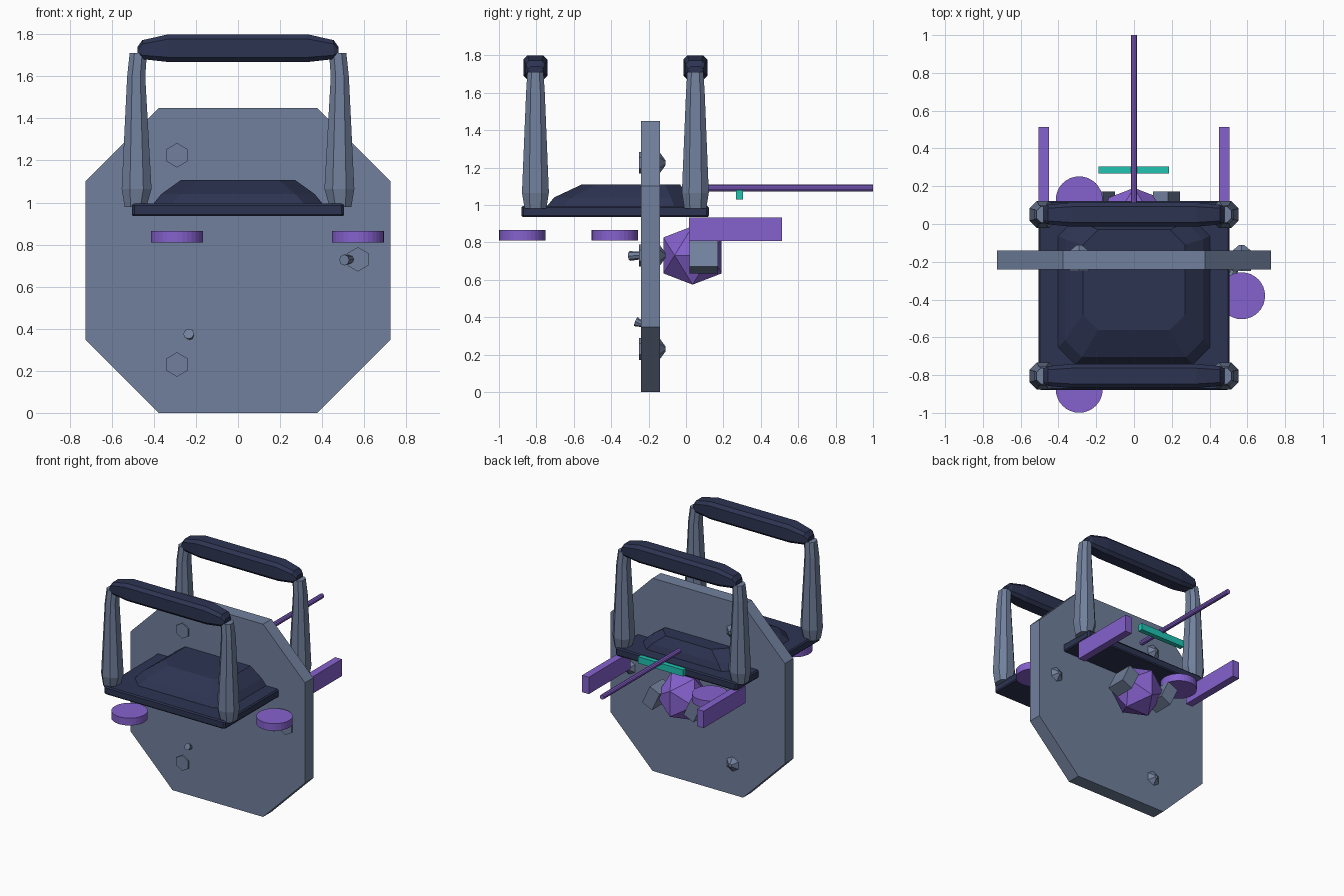
import bpy, bmesh, math
from mathutils import Vector, Matrix

if "Cube" in bpy.data.objects:
    bpy.data.objects.remove(bpy.data.objects["Cube"])


def material(name, rgb):
    m = bpy.data.materials.new(name)
    lin = [(c / 255 / 12.92 if c < 11 else ((c / 255 + 0.055) / 1.055) ** 2.4) for c in rgb]
    m.diffuse_color = (*lin, 1)
    m.use_nodes = True
    m.node_tree.nodes["Principled BSDF"].inputs["Base Color"].default_value = m.diffuse_color
    return m


SLATE = material("slate_grey", (113, 128, 156))
NAVY = material("dark_navy", (45, 52, 82))
PURPLE = material("purple", (133, 97, 205))
TEAL = material("teal", (32, 196, 178))


def finish(name, bm, mat):
    bmesh.ops.recalc_face_normals(bm, faces=bm.faces)
    me = bpy.data.meshes.new(name)
    bm.to_mesh(me)
    bm.free()
    me.materials.append(mat)
    ob = bpy.data.objects.new(name, me)
    bpy.context.collection.objects.link(ob)
    return ob


def loft(name, rings, mat):
    """Skin a list of equal-sized point rings and cap both ends."""
    bm = bmesh.new()
    vs = [[bm.verts.new(p) for p in r] for r in rings]
    n = len(vs[0])
    for a, b in zip(vs, vs[1:]):
        for i in range(n):
            j = (i + 1) % n
            bm.faces.new((a[i], a[j], b[j], b[i]))
    bm.faces.new(vs[0])
    bm.faces.new(vs[-1])
    return finish(name, bm, mat)


def chamfered(a0, a1, b0, b1, c):
    """Rectangle with cut corners, as 2D points."""
    return [(a0 + c, b0), (a1 - c, b0), (a1, b0 + c), (a1, b1 - c),
            (a1 - c, b1), (a0 + c, b1), (a0, b1 - c), (a0, b0 + c)]


def box(name, x0, x1, y0, y1, z0, z1, mat, tilt=0):
    bm = bmesh.new()
    bmesh.ops.create_cube(bm, size=1)
    c = Vector(((x0 + x1) / 2, (y0 + y1) / 2, (z0 + z1) / 2))
    s = Matrix.Diagonal((x1 - x0, y1 - y0, z1 - z0, 1))
    bm.transform(Matrix.Translation(c) @ Matrix.Rotation(tilt, 4, 'Y') @ s)
    return finish(name, bm, mat)


def cone(name, start, end, r0, r1, sides, mat, turn=0):
    a, b = Vector(start), Vector(end)
    bm = bmesh.new()
    bmesh.ops.create_cone(bm, cap_ends=True, segments=sides, radius1=r0, radius2=r1,
                          depth=(b - a).length)
    q = (b - a).to_track_quat('Z', 'Y').to_matrix().to_4x4()
    bm.transform(Matrix.Translation((a + b) / 2) @ q @ Matrix.Rotation(turn, 4, 'Z'))
    return finish(name, bm, mat)


# Upright octagonal plate
outline = chamfered(-0.725, 0.725, 0, 1.45, 0.348)
loft("octagonal_plate", [[(x, y, z) for x, z in outline] for y in (-0.24, -0.14)], SLATE)

# Horizontal deck with a raised faceted pad
deck = [(0.935, 0.006), (0.943, 0), (0.986, 0), (0.995, 0.008)]
loft("deck", [[(x, y, z) for x, y in chamfered(-0.505 + i, 0.505 - i, -0.88 + i, 0.122 - i, 0.012)]
              for z, i in deck], NAVY)
pad = [(0.985, -0.41, 0.41, -0.75, 0.03, 0.09), (1.04, -0.365, 0.365, -0.705, 0.01, 0.09),
       (1.108, -0.27, 0.27, -0.56, -0.03, 0.08)]
loft("raised_pad", [[(x, y, z) for x, y in chamfered(*d)] for z, *d in pad], NAVY)

# Two handles, each a pair of tapered posts and a faceted grip
leg_profile = [(0.98, 0.487, 0.052, 0.058), (1.065, 0.482, 0.071, 0.072),
               (1.6, 0.484, 0.043, 0.05), (1.71, 0.474, 0.041, 0.043)]
grip_profile = [(-0.478, 1.7, 1.74, 0.04), (-0.455, 1.682, 1.772, 0.052),
                (-0.33, 1.668, 1.8, 0.064)]
grip_profile += [(-x, *rest) for x, *rest in reversed(grip_profile)]
for end, yc in (("front", -0.805), ("rear", 0.05)):
    for side, sx in (("left", -1), ("right", 1)):
        loft(f"{end}_{side}_post",
             [[(sx * xc + x, yc + y, z) for x, y in chamfered(-hx, hx, -hy, hy, hx * 0.55)]
              for z, xc, hx, hy in leg_profile], SLATE)
    loft(f"{end}_grip",
         [[(x, yc + y, z) for y, z in chamfered(-h, h, z0, z1, h * 0.35)]
          for x, z0, z1, h in grip_profile], NAVY)

# Flat round discs under the deck
for i, (x, y) in enumerate(((-0.29, -0.875), (0.57, -0.38), (-0.29, 0.128))):
    cone(f"disc_{i + 1}", (x, y, 0.81), (x, y, 0.865), 0.124, 0.124, 32, PURPLE)

# Rear rails, rod and crossbar
for side, x in (("left", -0.478), ("right", 0.478)):
    box(f"{side}_rail", x - 0.028, x + 0.028, 0.015, 0.513, 0.807, 0.934, PURPLE)
cone("rear_rod", (0, 0.08, 1.09), (0, 1.0, 1.09), 0.018, 0.018, 10, PURPLE)
box("crossbar", -0.188, 0.186, 0.268, 0.304, 1.03, 1.08, TEAL)

# Twenty-sided core gem
bm = bmesh.new()
s, t = 0.096, 0.156
for a in (-s, s):
    for b in (-t, t):
        for p in ((0, b, a), (a, 0, b), (b, a, 0)):
            bm.verts.new(Vector(p) + Vector((0, 0.035, 0.73)))
bmesh.ops.convex_hull(bm, input=bm.verts)
finish("core_gem", bm, PURPLE)

# Tilted blocks beside the gem
for side, x in (("left", -0.172), ("right", 0.172)):
    box(f"{side}_block", x - 0.045, x + 0.045, 0.02, 0.172, 0.645, 0.795, SLATE,
        math.radians(-25))

# Hexagonal bolts through the plate, pointed at the back
for i, (x, z) in enumerate(((-0.29, 1.225), (-0.29, 0.23), (0.57, 0.73))):
    cone(f"bolt_head_{i + 1}", (x, -0.14, z), (x, -0.25, z), 0.058, 0.058, 6, SLATE, math.pi / 2 * 0)
    cone(f"bolt_tip_{i + 1}", (x, -0.145, z), (x, -0.11, z), 0.062, 0.014, 6, SLATE)

# Small studs on the plate front
cone("stud_right", (0.535, -0.235, 0.73), (0.505, -0.30, 0.727), 0.02, 0.026, 8, SLATE)
cone("stud_lower", (-0.228, -0.235, 0.362), (-0.234, -0.268, 0.376), 0.016, 0.026, 8, SLATE)
